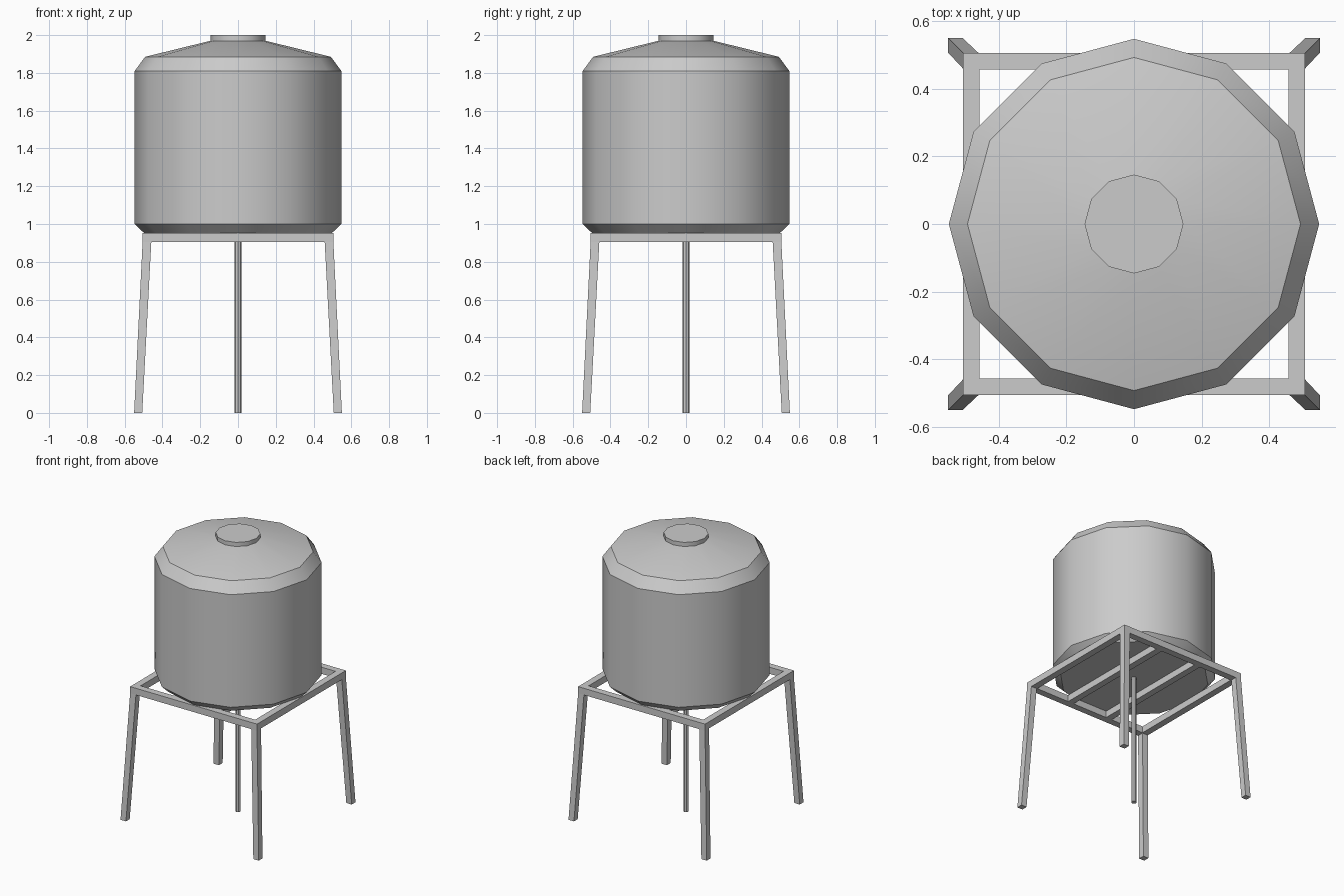
import bpy, bmesh, math

if "Cube" in bpy.data.objects:
    bpy.data.objects.remove(bpy.data.objects["Cube"])


def finish(name, bm, smooth=False):
    bmesh.ops.recalc_face_normals(bm, faces=bm.faces)
    mesh = bpy.data.meshes.new(name)
    bm.to_mesh(mesh)
    bm.free()
    ob = bpy.data.objects.new(name, mesh)
    bpy.context.collection.objects.link(ob)
    if smooth:
        bpy.ops.object.select_all(action='DESELECT')
        ob.select_set(True)
        bpy.context.view_layer.objects.active = ob
        bpy.ops.object.shade_smooth_by_angle(angle=math.radians(33))
    return ob


def loft(name, rings, smooth=False):
    """Skin a list of equal-length point rings and cap both ends."""
    bm = bmesh.new()
    loops = [[bm.verts.new(p) for p in ring] for ring in rings]
    n = len(loops[0])
    for a, b in zip(loops, loops[1:]):
        for i in range(n):
            j = (i + 1) % n
            bm.faces.new((a[i], a[j], b[j], b[i]))
    bm.faces.new(loops[0][::-1])
    bm.faces.new(loops[-1])
    return finish(name, bm, smooth)


def lathe(name, profile, sides):
    return loft(name, [[(r * math.cos(math.tau * i / sides), r * math.sin(math.tau * i / sides), z)
                        for i in range(sides)] for r, z in profile], True)


def rect(x0, x1, y0, y1, z):
    return [(x0, y0, z), (x1, y0, z), (x1, y1, z), (x0, y1, z)]


OUT, INN = 0.505, 0.456     # frame outer and inner half-widths
Z0, Z1 = 0.905, 0.953       # frame bottom and top

# Tank body with bevelled base, shoulder and conical roof
lathe("tank", [(0.498, Z1), (0.547, 1.0), (0.547, 1.81), (0.492, 1.885), (0.146, 1.97)], 12)

# Lid and central drain pipe
lathe("lid", [(0.146, 1.965), (0.146, 2.0)], 12)
lathe("drain_pipe", [(0.018, 0), (0.018, Z1)], 8)

# Square frame
bm = bmesh.new()
loops = [[bm.verts.new(p) for p in rect(-h, h, -h, h, z)]
         for h, z in ((OUT, Z0), (OUT, Z1), (INN, Z1), (INN, Z0))]
for k in range(4):
    a, b = loops[k], loops[(k + 1) % 4]
    for i in range(4):
        j = (i + 1) % 4
        bm.faces.new((a[i], a[j], b[j], b[i]))
finish("frame", bm)

# Two support bars under the tank
for side, s in (("left", -1), ("right", 1)):
    x = s * 0.165
    loft("support_bar_" + side, [rect(x - 0.024, x + 0.024, -INN, INN, z) for z in (Z0, Z1)])

# Four splayed legs
for sx, side in ((-1, "left"), (1, "right")):
    for sy, end in ((-1, "front"), (1, "back")):
        loft(f"{end}_{side}_leg",
             [rect(sx * a, sx * b, sy * a, sy * b, z)
              for a, b, z in ((0.507, 0.55, 0), (0.459, OUT, Z0))])
